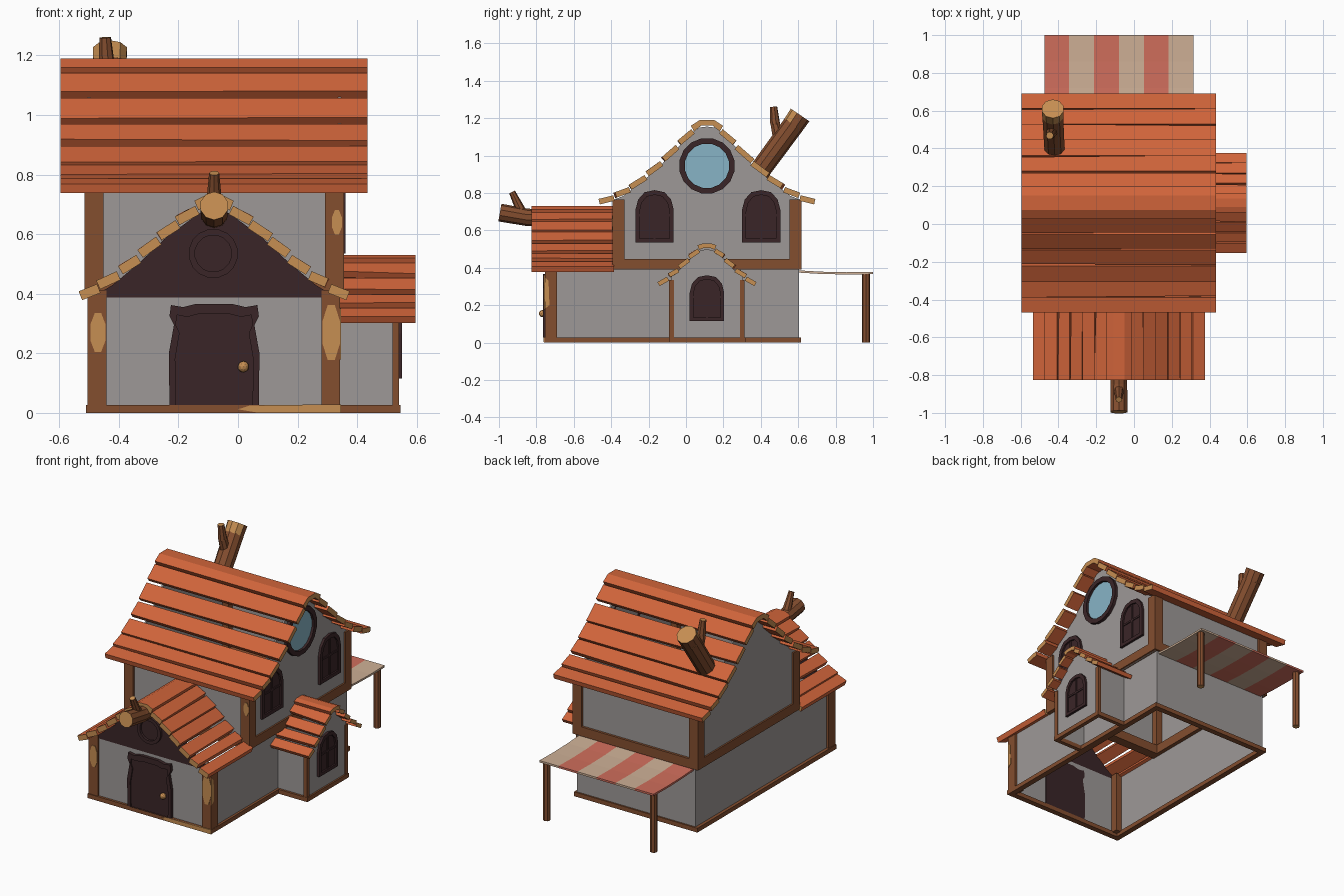
import bpy, bmesh, math, random
from mathutils import Vector

if "Cube" in bpy.data.objects:
    bpy.data.objects.remove(bpy.data.objects["Cube"])

random.seed(4)
COL = {"plaster": (158, 153, 151), "roof_orange": (208, 100, 58), "cut_wood": (198, 142, 82),
       "beam_brown": (132, 78, 47), "dark_wood": (58, 37, 39), "glass_blue": (135, 180, 198),
       "awning_red": (208, 110, 92), "awning_cream": (206, 176, 150)}
NAMES = list(COL)
WALL, ROOF, CUT, BEAM, DARK, GLASS, RED, CREAM = range(8)
MATS = []
for n, c in COL.items():
    m = bpy.data.materials.new(n)
    m.diffuse_color = [((v / 255 + 0.055) / 1.055) ** 2.4 for v in c] + [1]
    m.use_nodes = True
    m.node_tree.nodes["Principled BSDF"].inputs["Base Color"].default_value = m.diffuse_color
    MATS.append(m)


def finish(name, bm):
    bmesh.ops.recalc_face_normals(bm, faces=bm.faces)
    me = bpy.data.meshes.new(name)
    bm.to_mesh(me)
    bm.free()
    for m in MATS:
        me.materials.append(m)
    ob = bpy.data.objects.new(name, me)
    bpy.context.collection.objects.link(ob)
    return ob


def place(axis, u, v, w):
    return (w, u, v) if axis == "x" else (u, w, v)


def prism(bm, poly, axis, a, b, side, end=None, poly_b=None):
    """Extrude a 2D outline along an axis, with own colour on the two ends."""
    end = side if end is None else end
    A = [bm.verts.new(place(axis, u, v, a)) for u, v in poly]
    B = [bm.verts.new(place(axis, u, v, b)) for u, v in (poly_b or poly)]
    n = len(A)
    for vs in (A, B[::-1]):
        bm.faces.new(vs).material_index = end
    for i in range(n):
        j = (i + 1) % n
        bm.faces.new((A[i], B[i], B[j], A[j])).material_index = side


def ring(bm, outer, inner, axis, a, b, mat):
    n = len(outer)
    loops = [[bm.verts.new(place(axis, u, v, w)) for u, v in p]
             for p, w in ((outer, a), (outer, b), (inner, b), (inner, a))]
    for k in range(4):
        P, Q = loops[k], loops[(k + 1) % 4]
        for i in range(n):
            j = (i + 1) % n
            bm.faces.new((P[i], P[j], Q[j], Q[i])).material_index = mat


def box(bm, x0, x1, y0, y1, z0, z1, mat):
    prism(bm, [(x0, z0), (x1, z0), (x1, z1), (x0, z1)], "y", y0, y1, mat)


def solo(name, fn, *args):
    bm = bmesh.new()
    fn(bm, *args)
    return finish(name, bm)


def frame(bm, x0, x1, y0, y1, z0, z1, w):
    for a, b in ((x0, x0 + w), (x1 - w, x1)):
        box(bm, a, b, y0, y1, z0, z1, BEAM)
    for a, b in ((y0, y0 + w), (y1 - w, y1)):
        box(bm, x0 + w, x1 - w, a, b, z0, z1, BEAM)


def circle(cu, cv, r, n=16):
    return [(cu + r * math.cos(2 * math.pi * (i + .5) / n), cv + r * math.sin(2 * math.pi * (i + .5) / n)) for i in range(n)]


def height(prof, d):
    for (d0, z0), (d1, z1) in zip(prof, prof[1:]):
        if d <= d1:
            return z0 + (z1 - z0) * (d - d0) / (d1 - d0)
    return prof[-1][1]


def roof(name, prof, c, axis, a, b, cap, n, t):
    """Plank roof following half a profile, mirrored about the ridge."""
    bm = bmesh.new()
    end = prof[-1][0]
    step = (end - cap) / n
    for s in (-1, 1):
        for i in range(n):
            polys = []
            for _ in range(2):
                j = random.uniform(-.008, .008)
                d0 = cap + i * step + .004
                d1 = cap + (i + 1) * step + (j if i < n - 1 else 0)
                p = Vector((d0, height(prof, d0) - .010))
                q = Vector((d1, height(prof, d1) + .003))
                dn = Vector(((q - p).y, -(q - p).x)).normalized() * t
                polys.append([(c + s * v.x, v.y) for v in (p, q, q + dn, p + dn)])
            prism(bm, polys[0], axis, a, b, ROOF, CUT, polys[1])
    # rounded ridge cap
    e, zt, ze = cap + .006, prof[0][1], height(prof, cap) + .004
    top = [(-e, ze), (-e * .45, zt), (e * .45, zt), (e, ze)]
    low = [(u * .8, v - t) for u, v in reversed(top)]
    prism(bm, [(c + u, v) for u, v in top + low], axis, a, b, ROOF, CUT)
    finish(name, bm)


def gable(prof, c, half, z0, drop):
    r = [(half, height(prof, half) - drop)] + [(d, z - drop) for d, z in reversed(prof) if 0 < d < half]
    top = [(c + d, z) for d, z in r] + [(c, prof[0][1] - drop)] + [(c - d, z) for d, z in reversed(r)]
    return [(c - half, z0), (c + half, z0)] + top


def tube(bm, p, q, r0, r1, n=10, chip=False):
    p, q = Vector(p), Vector(q)
    M = (q - p).to_track_quat("Z", "Y").to_matrix().to_4x4()
    M.translation = (p + q) / 2
    vs = bmesh.ops.create_cone(bm, cap_ends=True, segments=n, radius1=r0, radius2=r1, depth=(q - p).length, matrix=M)["verts"]
    for f in {f for v in vs for f in v.link_faces}:
        f.normal_update()
        f.material_index = CUT if len(f.verts) > 4 or (chip and f.normal.y < -.35) else BEAM


MAIN = [(0, 1.19), (.04, 1.185), (.07, 1.165), (.15, 1.085), (.24, .99), (.335, .905), (.445, .82), (.58, .765)]
PORCH = [(0, .73), (.05, .715), (.16, .635), (.25, .55), (.34, .475), (.455, .405)]
BAY = [(0, .53), (.04, .52), (.08, .487), (.15, .415), (.265, .32)]
CX, CY = -.08, .112

# roofs
roof("main_roof", MAIN, CY, "x", -.595, .435, .08, 6, .03)
roof("porch_roof", PORCH, CX, "y", -.825, -.385, .06, 6, .032)
roof("bay_roof", BAY, CY, "x", .31, .595, .045, 4, .024)

# lower walls, open below
bm = bmesh.new()
box(bm, -.49, -.48, -.74, .605, .01, .41, WALL)
box(bm, .32, .33, -.74, .605, .01, .41, WALL)
box(bm, -.48, .32, .595, .605, .01, .41, WALL)
box(bm, -.48, .32, -.745, -.735, .01, .392, WALL)
finish("lower_walls", bm)
solo("porch_gable", prism, gable(PORCH, CX, .41, .39, .045), "y", -.75, -.735, DARK)

# upper walls
bm = bmesh.new()
g = gable(MAIN, CY, .49, .39, .035)
prism(bm, g, "x", -.505, -.495, WALL)
prism(bm, g, "x", .335, .345, WALL)
for y in (-.378, .592):
    box(bm, -.495, .335, y, y + .01, .39, .77, WALL)
finish("upper_walls", bm)

# bay walls
bm = bmesh.new()
prism(bm, gable(BAY, CY, .19, .01, .03), "x", .525, .535, WALL)
for y in (-.078, .292):
    box(bm, .33, .525, y, y + .01, .01, .34, WALL)
finish("bay_walls", bm)

# timber frames
solo("base_frame", frame, -.51, .345, -.76, .615, 0, .027, .035)
solo("bay_base_frame", frame, .33, .545, -.092, .317, 0, .027, .025)
bm = bmesh.new()
frame(bm, -.515, .355, -.392, .617, .39, .448, .06)
for x in (-.515, .292):
    for y in (-.392, .554):
        box(bm, x, x + .063, y, y + .063, .39, .765, BEAM)
finish("upper_frame", bm)
bm = bmesh.new()
for x in (-.505, .28):
    box(bm, x, x + .063, -.755, -.69, .02, .41, BEAM)
finish("porch_posts", bm)
bm = bmesh.new()
for y in (-.09, .288):
    box(bm, .518, .541, y, y + .026, .02, .335, BEAM)
finish("bay_posts", bm)

# bare wood patches on the beams
bm = bmesh.new()
for cx, cz, w, h, y in ((-.47, .27, .026, .068, -.755), (.313, .27, .03, .095, -.755), (.332, .64, .017, .042, -.392)):
    prism(bm, [(cx + (u - cx) * w, cz + (v - cz) * h) for u, v in circle(cx, cz, 1.05, 8)], "y", y - .003, y + .003, CUT)
prism(bm, [(.0, .012), (.06, .002), (.346, .002), (.346, .029), (.04, .025)], "y", -.763, -.757, CUT)
prism(bm, [(-.755, .18), (-.73, .2), (-.735, .33), (-.755, .35)], "x", .34, .346, CUT)
finish("bare_wood_patches", bm)

# door with eared top, and its knob
half = [(-.15, .027), (-.152, .2), (-.135, .295), (-.15, .325), (-.145, .362), (-.105, .355), (-.06, .366)]
door = [(CX + u, v) for u, v in half] + [(CX - u, v) for u, v in reversed(half)]
bm = bmesh.new()
prism(bm, door, "y", -.757, -.73, DARK)
inner = [(CX + (u - CX) * .86, .027 + (v - .027) * .9) for u, v in door]
ring(bm, door, inner, "y", -.765, -.757, DARK)
finish("door", bm)
bm = bmesh.new()
bmesh.ops.create_icosphere(bm, subdivisions=2, radius=.019)
bmesh.ops.translate(bm, verts=bm.verts, vec=(.018, -.768, .155))
for f in bm.faces:
    f.material_index = CUT
finish("door_knob", bm)


# arched windows with frame and bars
def arched_window(name, cy, z, w, h, x):
    bm = bmesh.new()
    s = [(.5, 0), (.5, .62), (.43, .82), (.26, .96), (0, 1)]
    s += [(-u, v) for u, v in s[-2::-1]]
    out = [(cy + u * w, z + v * h) for u, v in s]
    inn = [(cy + u * w * .78, z + h * (.08 + v * .83)) for u, v in s]
    ring(bm, out, inn, "x", x - .005, x + .015, DARK)
    prism(bm, inn, "x", x - .005, x + .005, DARK)
    box(bm, x, x + .01, cy - .006, cy + .006, z + .08 * h, z + .9 * h, DARK)
    box(bm, x, x + .01, cy - w * .39, cy + w * .39, z + .5 * h, z + .5 * h + .012, DARK)
    finish(name, bm)


arched_window("front_side_window", -.168, .535, .205, .28, .345)
arched_window("back_side_window", .402, .535, .205, .28, .345)
arched_window("bay_window", .112, .115, .185, .245, .535)

# round windows
bm = bmesh.new()
ring(bm, circle(CY, .945, .15), circle(CY, .945, .12), "x", .335, .365, DARK)
prism(bm, circle(CY, .945, .122), "x", .34, .35, GLASS)
finish("round_window", bm)
solo("porch_round_window", ring, circle(CX - .003, .535, .083), circle(CX - .003, .535, .062), "y", -.765, -.745, DARK)

# log chimney and ridge log with side branches
bm = bmesh.new()
tube(bm, (-.42, .38, .90), (-.43, .575, 1.165), .056, .058)
tube(bm, (-.43, .574, 1.164), (-.43, .61, 1.217), .058, .06, chip=True)
tube(bm, (-.43, .50, 1.06), (-.44, .477, 1.17), .032, .027, 8)
tube(bm, (-.44, .477, 1.165), (-.446, .468, 1.26), .027, .02, 8)
finish("log_chimney", bm)
bm = bmesh.new()
tube(bm, (CX, -.70, .665), (CX, -.85, .67), .046, .046)
tube(bm, (CX, -.84, .668), (CX, -.995, .695), .046, .048)
tube(bm, (CX, -.875, .69), (CX, -.93, .805), .028, .017, 8)
finish("ridge_log", bm)

# striped awning on two posts
bm = bmesh.new()
prof = [(.605, .386), (.72, .379), (.86, .376), (1.0, .378)]
prof += [(y, z - .012) for y, z in reversed(prof)]
for i in range(6):
    prism(bm, prof, "x", -.475 + i * .1317, -.475 + (i + 1) * .1317, (RED, CREAM)[i % 2])
finish("awning", bm)
bm = bmesh.new()
for x in (-.45, .29):
    tube(bm, (x, .963, 0), (x, .963, .368), .022, .022, 8)
finish("awning_posts", bm)
